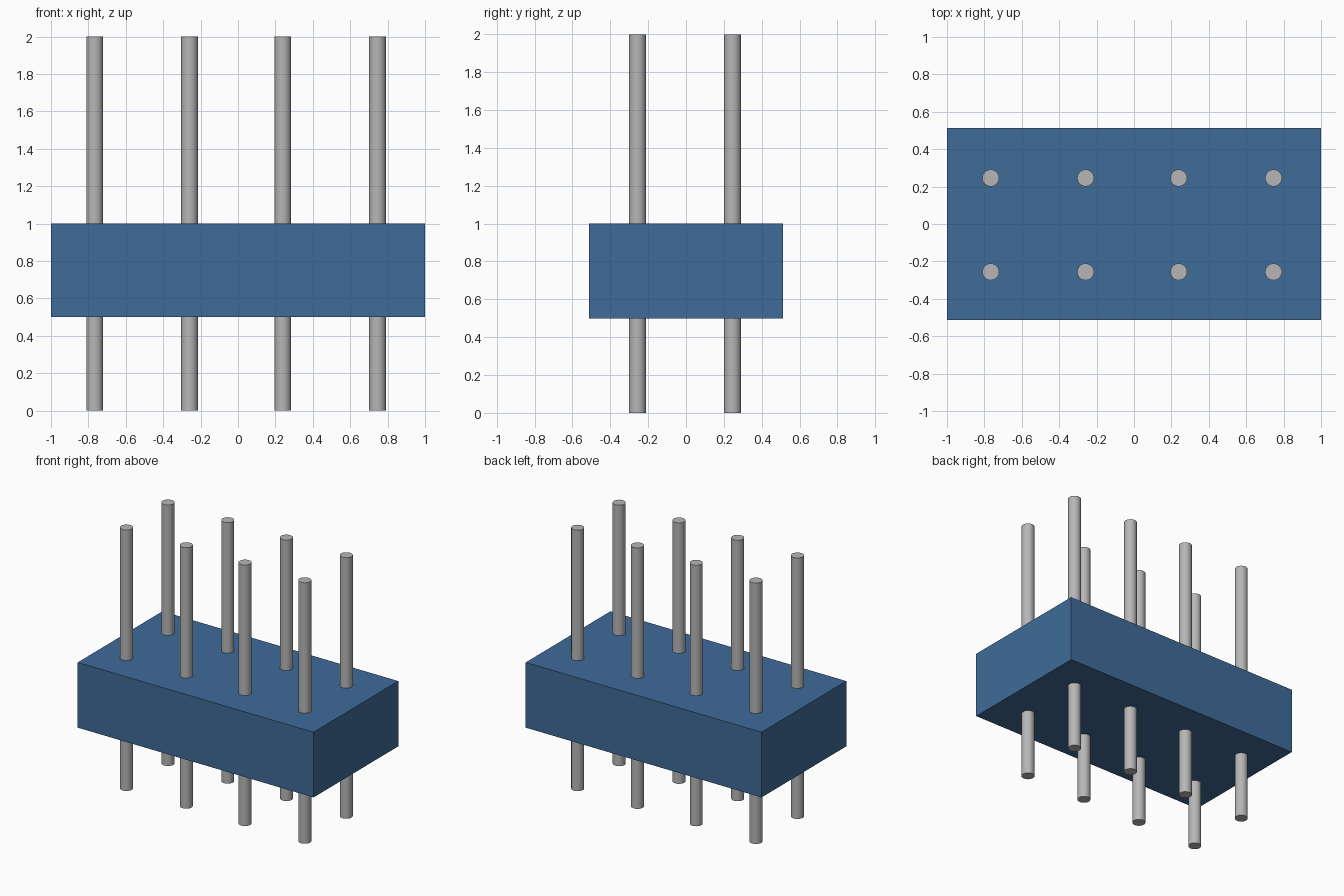
import bpy
import math

cube = bpy.data.objects.get("Cube")
if cube:
    bpy.data.objects.remove(cube, do_unlink=True)


def make_material(name, rgb):
    mat = bpy.data.materials.new(name)
    mat.use_nodes = True
    mat.diffuse_color = (*rgb, 1)
    mat.node_tree.nodes["Principled BSDF"].inputs["Base Color"].default_value = (*rgb, 1)
    return mat


blue = make_material("housing blue", (0.050, 0.146, 0.318))
grey = make_material("pin grey", (0.47, 0.47, 0.47))

# Rectangular housing block
bpy.ops.mesh.primitive_cube_add(size=1, location=(0, 0, 0.75))
block = bpy.context.object
block.name = "housing_block"
block.scale = (2.0, 1.026, 0.5)
bpy.ops.object.transform_apply(location=False, rotation=False, scale=True)
block.data.materials.append(blue)

# Two rows of four round pins passing through the block
PIN_X = (-0.766, -0.259, 0.239, 0.746)
PIN_Y = {"front": -0.256, "back": 0.246}
for row, y in PIN_Y.items():
    for i, x in enumerate(PIN_X, 1):
        bpy.ops.mesh.primitive_cylinder_add(vertices=32, radius=0.045, depth=2,
                                            location=(x, y, 1))
        pin = bpy.context.object
        pin.name = f"{row}_pin_{i}"
        pin.data.materials.append(grey)
        bpy.ops.object.shade_smooth_by_angle(angle=math.radians(30))
